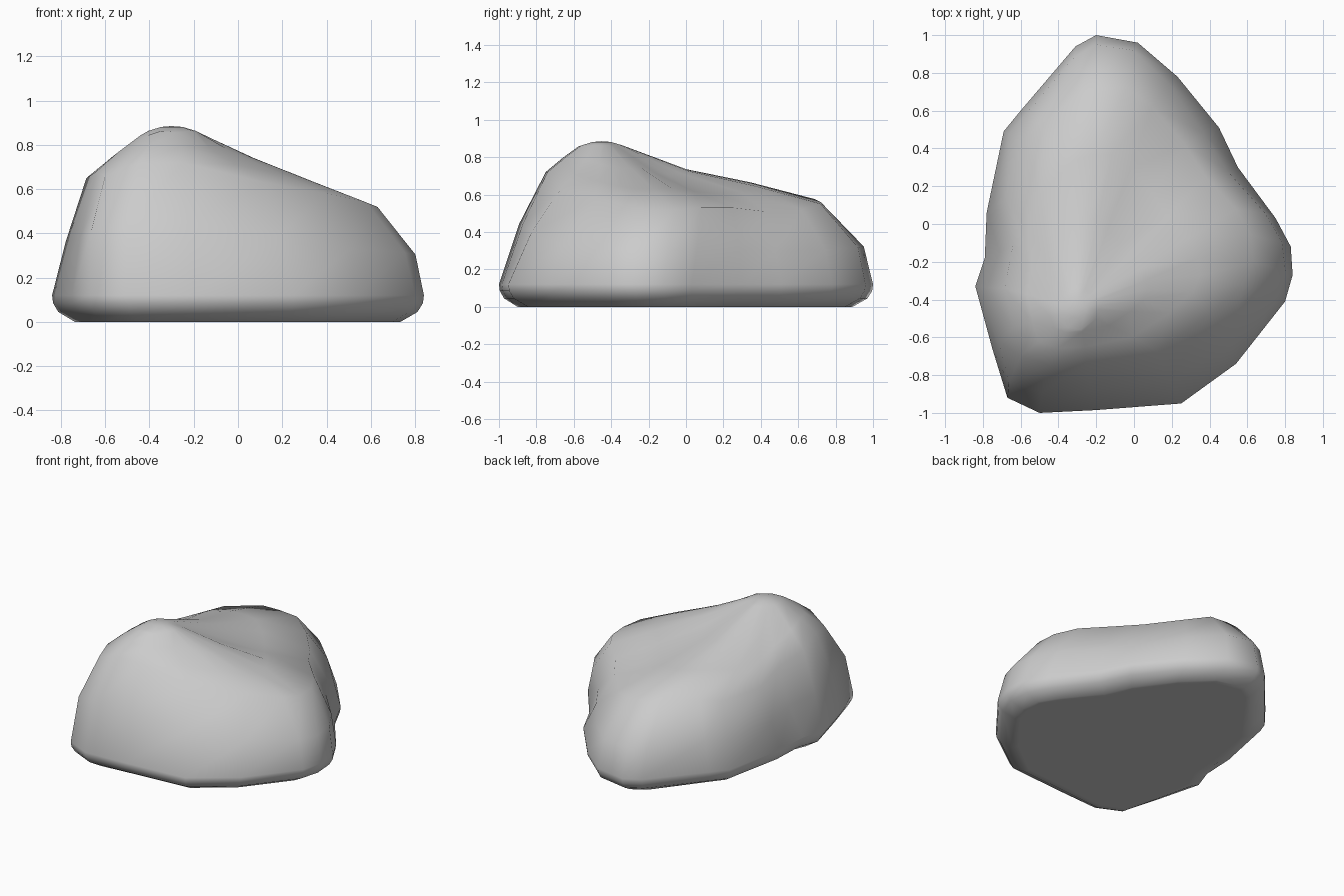
import bpy, bmesh
from mathutils import Vector

# Stations around the rock: foot x, y, shoulder x, y, z, side bulge
STATIONS = [
    (0.84, -0.27, 0.63, -0.20, 0.52, 0.06), (0.83, -0.12, 0.62, -0.06, 0.52, 0.05),
    (0.75, 0.03, 0.54, 0.08, 0.53, 0.04), (0.55, 0.30, 0.38, 0.25, 0.53, 0.02),
    (0.45, 0.51, 0.27, 0.42, 0.51, 0.01), (0.23, 0.78, 0.10, 0.62, 0.52, 0.04),
    (0.02, 0.96, -0.04, 0.72, 0.55, 0.07), (-0.20, 1.00, -0.18, 0.72, 0.56, 0.08),
    (-0.31, 0.94, -0.29, 0.69, 0.575, 0.06), (-0.60, 0.60, -0.48, 0.53, 0.58, 0.03),
    (-0.69, 0.49, -0.58, 0.42, 0.55, 0.03), (-0.78, 0.06, -0.67, 0.13, 0.56, 0.01),
    (-0.79, -0.18, -0.64, -0.11, 0.60, -0.01), (-0.84, -0.33, -0.685, -0.34, 0.65, 0.01),
    (-0.75, -0.66, -0.64, -0.55, 0.68, 0.02), (-0.67, -0.92, -0.60, -0.70, 0.66, 0.05),
    (-0.50, -1.00, -0.45, -0.75, 0.72, 0.03), (-0.20, -0.985, -0.25, -0.74, 0.72, 0.02),
    (0.25, -0.95, 0.12, -0.67, 0.63, 0.03), (0.54, -0.74, 0.40, -0.48, 0.58, 0.05),
    (0.80, -0.41, 0.58, -0.32, 0.54, 0.06),
]
CENTRE = Vector((-0.05, -0.05, 0))
PEAK = Vector((-0.30, -0.45, 0.885))


def inset(p, d, z):
    q = p - (p - CENTRE).normalized() * d
    return Vector((q.x, q.y, z))


# Profile of one station, from the underside up to near the peak
def profile(fx, fy, sx, sy, sz, bulge):
    foot = Vector((fx, fy, 0))
    shoulder = Vector((sx, sy, sz))
    waist = Vector((fx, fy, 0.12))
    mid = waist.lerp(shoulder, 0.54 if fy < -0.9 else 0.46)
    mid = inset(Vector((mid.x, mid.y, 0)), -bulge, mid.z)
    pts = [inset(foot, 0.15, 0), inset(foot, 0.11, 0), inset(foot, 0.03, 0.045),
           inset(foot, 0.005, 0.085), waist, mid, shoulder]
    # Short spans dome up to the peak, long back spans dip behind it
    crown = 0.045 if (shoulder - PEAK).xy.length < 0.43 else 0.0
    dip = 0.03 if sy > 0.2 else 0.0
    valley = 0.02 if sy > 0.2 and sx > 0.05 else 0.0
    for t, lift in ((0.3, 0.7 * crown - valley), (0.6, crown - dip)):
        p = shoulder.lerp(PEAK, t)
        p.z += lift
        pts.append(p)
    # Rounded cap
    out = (shoulder - PEAK).xy.normalized()
    for r, drop in ((0.11, 0.022), (0.05, 0.004)):
        pts.append(PEAK + Vector((out.x * r, out.y * r, -drop)))
    return pts


# Loft the stations into a closed boulder
bm = bmesh.new()
cols = [[bm.verts.new(p) for p in profile(*s)] for s in STATIONS]
tip = bm.verts.new(PEAK)
for a, b in zip(cols, cols[1:] + cols[:1]):
    for i in range(len(a) - 1):
        bm.faces.new((a[i], b[i], b[i + 1], a[i + 1]))
    bm.faces.new((a[-1], b[-1], tip))
bm.faces.new([c[0] for c in reversed(cols)])

# Soften the upper surface a little
soft = [v for c in cols for v in c[7:9]]
bmesh.ops.smooth_vert(bm, verts=soft, factor=0.25, use_axis_x=True, use_axis_y=True, use_axis_z=True)
bmesh.ops.recalc_face_normals(bm, faces=bm.faces[:])
for f in bm.faces:
    f.smooth = True

mesh = bpy.data.meshes.new("rock")
bm.to_mesh(mesh)
bm.free()
rock = bpy.data.objects.new("rock", mesh)
bpy.context.collection.objects.link(rock)
